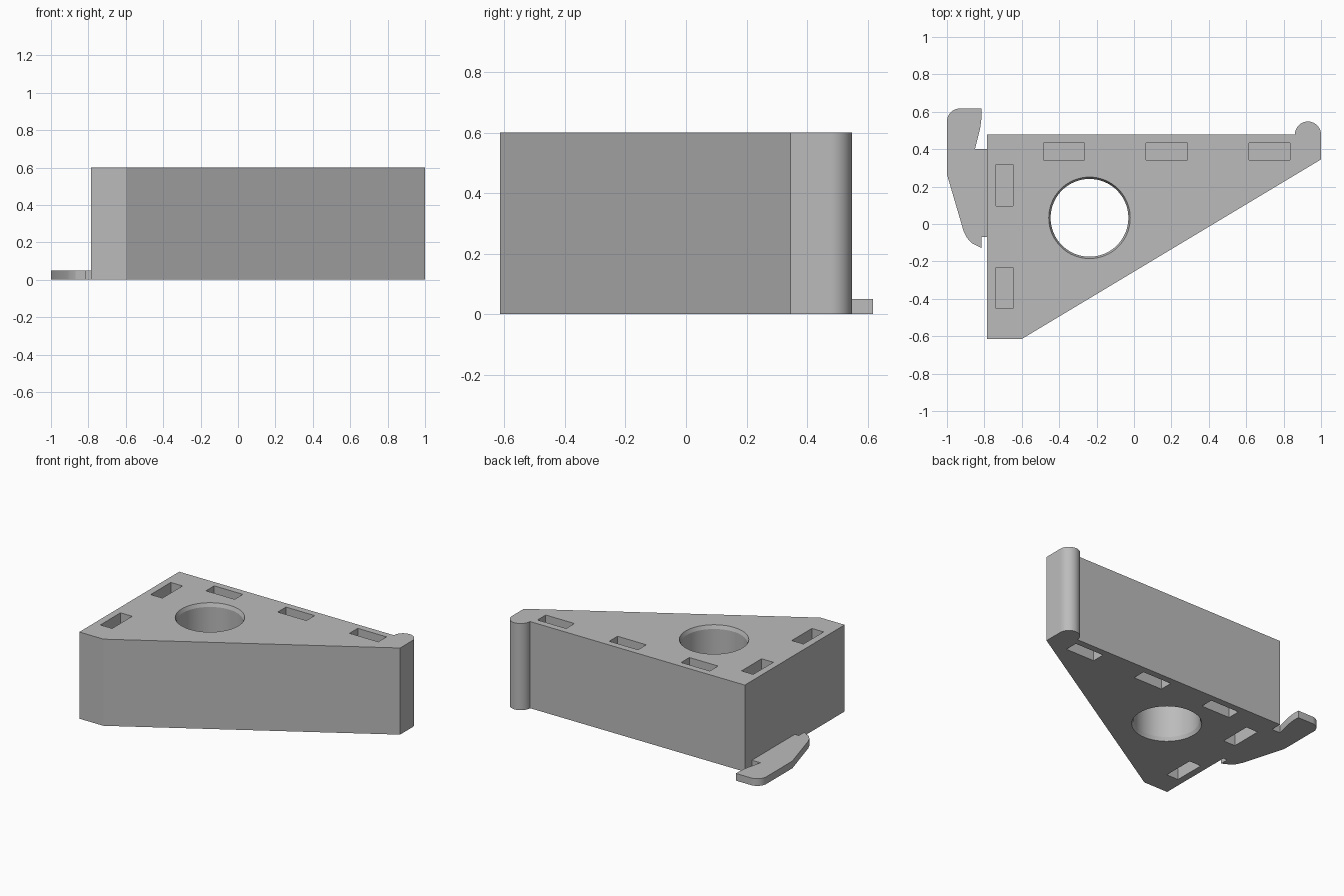
import bpy, bmesh
from math import sin, cos, pi, radians

if "Cube" in bpy.data.objects:
    bpy.data.objects.remove(bpy.data.objects["Cube"])

HEIGHT = 0.6
HOOK_HEIGHT = 0.05
BACK = 0.478      # y of the long back wall
LEFT = -0.785     # x of the short end wall

grey = bpy.data.materials.new("plain grey")
grey.use_nodes = True
colour = (0.5, 0.5, 0.5, 1)
grey.diffuse_color = colour
grey.node_tree.nodes["Principled BSDF"].inputs["Base Color"].default_value = colour


def arc(cx, cy, r, start, end, steps):
    angles = [radians(start + (end - start) * i / steps) for i in range(steps + 1)]
    return [(cx + r * cos(a), cy + r * sin(a)) for a in angles]


def finish(name, bm):
    bmesh.ops.recalc_face_normals(bm, faces=bm.faces)
    mesh = bpy.data.meshes.new(name)
    bm.to_mesh(mesh)
    bm.free()
    mesh.materials.append(grey)
    obj = bpy.data.objects.new(name, mesh)
    bpy.context.collection.objects.link(obj)
    return obj


def loft(bm, rings):
    """Closed solid through (outline, z) rings."""
    loops = [[bm.verts.new((x, y, z)) for x, y in pts] for pts, z in rings]
    for a, b in zip(loops, loops[1:]):
        for i in range(len(a)):
            j = (i + 1) % len(a)
            bm.faces.new((a[i], a[j], b[j], b[i]))
    bm.faces.new(loops[0][::-1])
    bm.faces.new(loops[-1])


def smooth(obj):
    bpy.ops.object.select_all(action="DESELECT")
    obj.select_set(True)
    bpy.context.view_layer.objects.active = obj
    bpy.ops.object.shade_smooth_by_angle(angle=radians(20))


# Wedge body with the rounded bead at its far corner
outline = [(LEFT, -0.615), (-0.6, -0.615), (1, 0.345)]
outline += arc(0.93, BACK, 0.07, 0, 180, 24) + [(LEFT, BACK)]
bm = bmesh.new()
loft(bm, [(outline, 0), (outline, HEIGHT)])
body = finish("wedge_body", bm)

# Cutters: through hole with chamfered rims, and blind slots on both faces
bm = bmesh.new()


def circle(r):
    return arc(-0.238, 0.033, r, 0, 360, 64)[:-1]


loft(bm, [(circle(0.218), -0.02), (circle(0.218), 0), (circle(0.208), 0.025),
          (circle(0.208), HEIGHT - 0.025), (circle(0.218), HEIGHT),
          (circle(0.218), HEIGHT + 0.02)])
long_side, short_side, depth = 0.11, 0.045, 0.2
slots = [(x, 0.387, long_side, short_side) for x in (-0.375, 0.175, 0.725)]
slots += [(-0.692, y, short_side, long_side) for y in (0.207, -0.343)]
for x, y, w, h in slots:
    rect = [(x - w, y - h), (x + w, y - h), (x + w, y + h), (x - w, y + h)]
    loft(bm, [(rect, -0.02), (rect, depth)])
    loft(bm, [(rect, HEIGHT - depth), (rect, HEIGHT + 0.02)])
cutter = finish("hole_and_slot_cutter", bm)
cutter.hide_render = True

cut = body.modifiers.new("holes", "BOOLEAN")
cut.operation = "DIFFERENCE"
cut.solver = "EXACT"
cut.object = cutter
bpy.context.view_layer.objects.active = body
bpy.ops.object.modifier_apply(modifier=cut.name)
bpy.data.objects.remove(cutter)
smooth(body)

# Thin hook tab at the foot of the short end
hook = [(LEFT, -0.07), (LEFT, 0.4), (-0.85, 0.4), (-0.822, 0.515),
        (-0.815, 0.57), (-0.815, 0.618)]
hook += arc(-0.93, 0.548, 0.07, 90, 180, 10)
hook += [(-1, 0.265), (-0.912, -0.035), (-0.895, -0.072), (-0.868, -0.102),
         (-0.815, -0.128), (-0.815, -0.07)]
bm = bmesh.new()
loft(bm, [(hook, 0), (hook, HOOK_HEIGHT)])
smooth(finish("hook_tab", bm))
